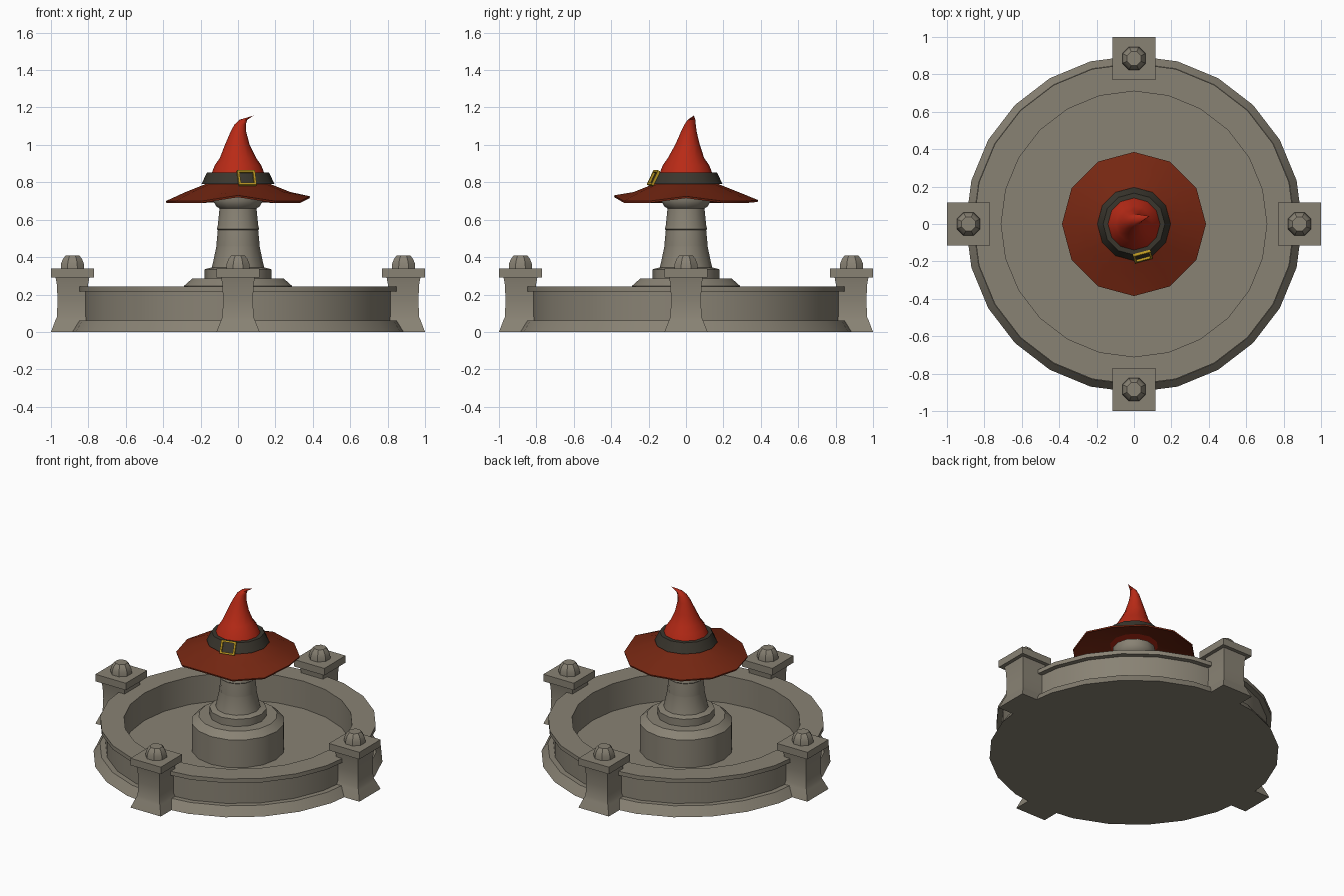
import bpy, bmesh, math
from mathutils import Matrix, Vector

if "Cube" in bpy.data.objects:
    bpy.data.objects.remove(bpy.data.objects["Cube"])


def material(name, rgb):
    m = bpy.data.materials.new(name)
    m.diffuse_color = (*rgb, 1)
    m.use_nodes = True
    m.node_tree.nodes["Principled BSDF"].inputs["Base Color"].default_value = m.diffuse_color
    return m


STONE = material("grey stone", (0.25, 0.225, 0.175))
RED = material("bright red felt", (0.48, 0.023, 0.008))
DARK_RED = material("dark red felt", (0.18, 0.02, 0.006))
LEATHER = material("dark leather", (0.042, 0.037, 0.027))
GOLD = material("gold", (0.48, 0.30, 0.015))


def finish(name, bm, mat, smooth=True):
    bmesh.ops.recalc_face_normals(bm, faces=bm.faces)
    me = bpy.data.meshes.new(name)
    bm.to_mesh(me)
    bm.free()
    me.materials.append(mat)
    ob = bpy.data.objects.new(name, me)
    bpy.context.collection.objects.link(ob)
    if smooth:
        bpy.context.view_layer.objects.active = ob
        bpy.ops.object.select_all(action='DESELECT')
        ob.select_set(True)
        bpy.ops.object.shade_smooth_by_angle(angle=math.radians(31))
    return ob


def loft(name, rings, sides, mat, turn=0.0, closed=False, wave=None):
    """Rings are (radius, z) or (radius, z, x, y); radius 0 makes a tip."""
    bm = bmesh.new()
    loops = []
    for k, ring in enumerate(rings):
        r, z, cx, cy = (*ring, 0, 0)[:4]
        if r == 0:
            loops.append([bm.verts.new((cx, cy, z))] * sides)
            continue
        loop = []
        for i in range(sides):
            a = turn + math.tau * i / sides
            dz = wave(k, i) if wave else 0
            loop.append(bm.verts.new((cx + r * math.cos(a), cy + r * math.sin(a), z + dz)))
        loops.append(loop)
    pairs = list(zip(loops, loops[1:]))
    if closed:
        pairs.append((loops[-1], loops[0]))
    for a, b in pairs:
        for i in range(sides):
            j = (i + 1) % sides
            bm.faces.new(list(dict.fromkeys((a[i], a[j], b[j], b[i]))))
    if not closed:
        for loop in (loops[0], loops[-1]):
            if loop[0] is not loop[1]:
                bm.faces.new(loop)
    return finish(name, bm, mat)


# Basin: flared foot, wall, overhanging rim and sunken floor in one profile
loft("basin", [(0.90, 0), (0.86, 0.06), (0.825, 0.06), (0.825, 0.215), (0.858, 0.215),
               (0.858, 0.243), (0.71, 0.243), (0.71, 0.055)], 24, STONE)

# Four piers with square caps and faceted knobs
S = math.sqrt(2)
for n in range(4):
    a = n * math.pi / 2
    cx, cy = 0.885 * math.cos(a), 0.885 * math.sin(a)
    prof = [(0.115, 0), (0.092, 0.06), (0.083, 0.08), (0.080, 0.17), (0.083, 0.25),
            (0.09, 0.29), (0.115, 0.29), (0.115, 0.338)]
    loft(f"pier_{n + 1}", [(r * S, z, cx, cy) for r, z in prof], 4, STONE, math.pi / 4)
    loft(f"pier_knob_{n + 1}", [(r, z, cx, cy) for r, z in
         [(0.068, 0.335), (0.066, 0.365), (0.055, 0.39), (0.040, 0.408)]],
         8, STONE, math.pi / 8)

# Central pedestal and stepped column with a small bowl on top
loft("pedestal", [(0.29, 0.05), (0.29, 0.245), (0.245, 0.285)], 16, STONE)
loft("column", [(0.178, 0.28), (0.178, 0.335), (0.14, 0.345), (0.135, 0.365), (0.116, 0.455),
                (0.116, 0.46), (0.108, 0.545), (0.113, 0.55), (0.108, 0.57), (0.098, 0.67)],
     12, STONE)
loft("bowl", [(0.09, 0.655), (0.115, 0.67), (0.133, 0.70), (0.133, 0.74)], 12, STONE)

# Hat brim: wavy edge, raised at the front and right
LIFT = {0: 0.025, 9: 0.03, 3: 0.005, 6: 0.0}


def brim_wave(k, i):
    return LIFT.get(i, 0) if k in (2, 3) else 0


loft("hat_brim", [(0.15, 0.80), (0.28, 0.748), (0.385, 0.700), (0.383, 0.690),
                  (0.28, 0.732), (0.15, 0.765)], 12, DARK_RED, closed=True, wave=brim_wave)

# Crown with a bent tip
loft("hat_crown", [(0.20, 0.765), (0.165, 0.80), (0.138, 0.855), (0.125, 0.89),
                   (0.097, 0.93), (0.066, 1.00, -0.004, 0.008), (0.042, 1.07, 0.002, 0.015),
                   (0.030, 1.11, 0.012, 0.022), (0.020, 1.135, 0.030, 0.030),
                   (0.0, 1.157, 0.085, 0.042)], 12, RED)

# Hat band
loft("hat_band", [(0.196, 0.79), (0.165, 0.853), (0.13, 0.853), (0.15, 0.79)], 12,
     LEATHER, closed=True)

# Buckle: four bars lying on one sloped band face
bm = bmesh.new()
W, H, T = 0.043, 0.037, 0.012
for x, z, sx, sz in [(-W, 0, T, 2 * H + T), (W, 0, T, 2 * H + T),
                     (0, -H, 2 * W - T, T), (0, H, 2 * W - T, T)]:
    bmesh.ops.create_cube(bm, size=1, matrix=Matrix.Translation((x, 0, z))
                          @ Matrix.Diagonal((sx, 0.014, sz, 1)))
ang = math.radians(-75)
place = (Matrix.Translation((0.180 * math.cos(ang), 0.180 * math.sin(ang), 0.823))
         @ Matrix.Rotation(ang + math.pi / 2, 4, 'Z')
         @ Matrix.Rotation(math.radians(-26), 4, 'X'))
bmesh.ops.transform(bm, matrix=place, verts=bm.verts)
finish("buckle", bm, GOLD, smooth=False)
